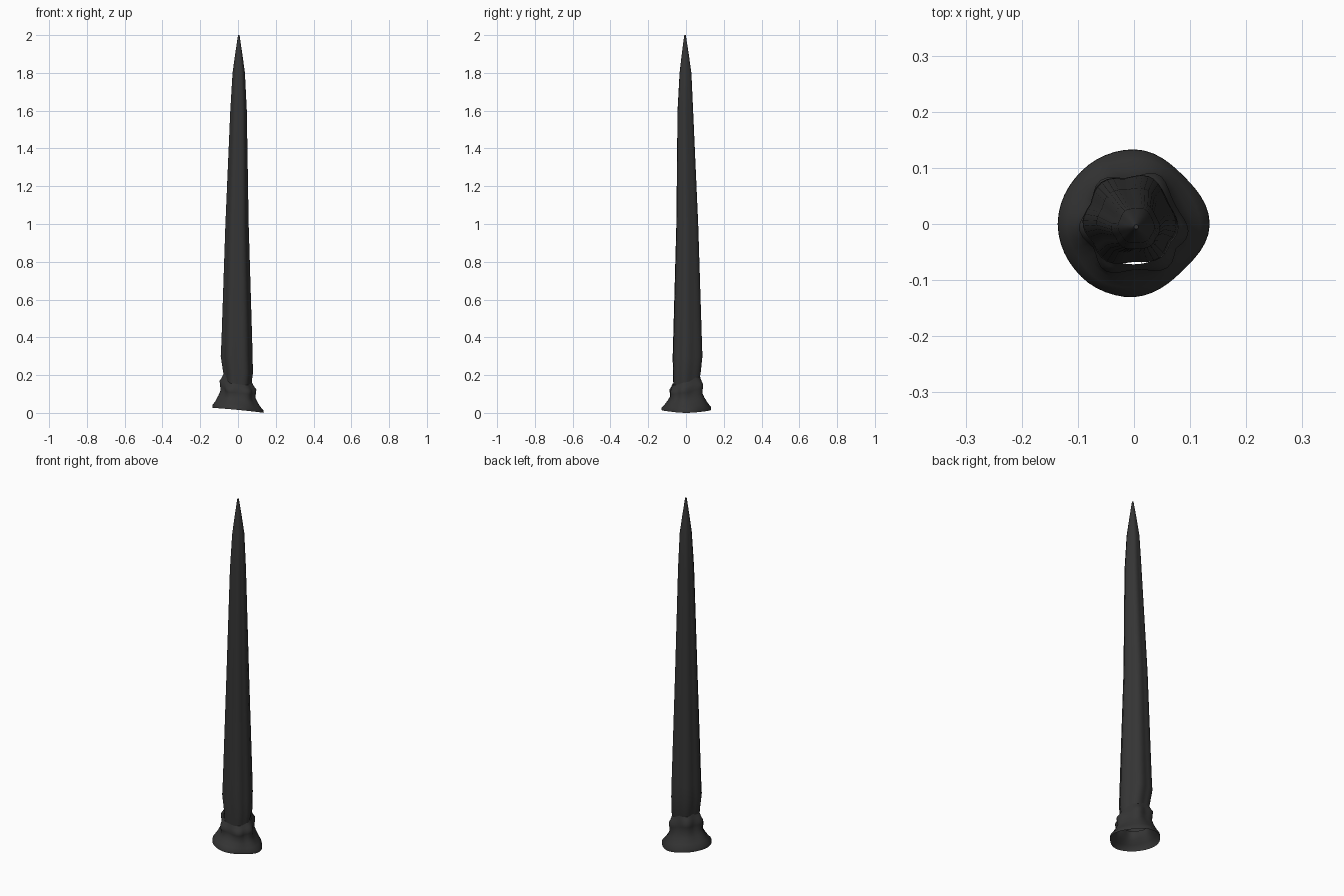
import bpy, bmesh, math

if "Cube" in bpy.data.objects:
    bpy.data.objects.remove(bpy.data.objects["Cube"])

N = 48
LOBES = [185, 128, 64, -10, -52, -122]          # ridge directions in degrees


def flute(deg, width=24):
    """0..1 ridge strength around the axis."""
    return max(math.exp(-(((deg - a + 180) % 360 - 180) / width) ** 2) for a in LOBES)


def lerp(table, deg):
    deg %= 360
    for (a, u), (b, v) in zip(table, table[1:]):
        if a <= deg <= b:
            t = (deg - a) / (b - a)
            t = t * t * (3 - 2 * t)
            return u + (v - u) * t


def loft(name, rings, cap_top=False):
    bm = bmesh.new()
    loops = [[bm.verts.new(p) for p in ring] for ring in rings]
    for a, b in zip(loops, loops[1:]):
        for i in range(N):
            j = (i + 1) % N
            bm.faces.new((a[i], a[j], b[j], b[i]))
    if cap_top:
        bm.faces.new(loops[-1])
    me = bpy.data.meshes.new(name)
    bm.to_mesh(me)
    bm.free()
    ob = bpy.data.objects.new(name, me)
    bpy.context.collection.objects.link(ob)
    mat = bpy.data.materials.get("dark") or bpy.data.materials.new("dark")
    mat.diffuse_color = (0.035, 0.035, 0.035, 1)
    mat.use_nodes = True
    mat.node_tree.nodes["Principled BSDF"].inputs["Base Color"].default_value = mat.diffuse_color
    me.materials.append(mat)
    bpy.ops.object.select_all(action='DESELECT')
    bpy.context.view_layer.objects.active = ob
    ob.select_set(True)
    bpy.ops.object.shade_smooth_by_angle(angle=math.radians(50))
    return ob


DEGS = [360 * i / N for i in range(N)]

# Fluted spike: z, centre x, centre y, ridge radius, flute depth
spike = [(0.10, 0, 0, .070, .10), (0.17, 0, 0, .074, .13), (0.21, .001, .003, .079, .13),
         (0.30, -.007, .007, .085, .14), (0.38, -.006, .007, .082, .13),
         (1.00, -.005, .006, .062, .12), (1.60, .003, -.004, .044, .10),
         (1.80, .004, -.003, .033, .08), (1.90, .004, -.004, .019, .05),
         (1.98, .004, -.005, .007, 0), (2.00, .004, -.005, .004, 0)]
rings = []
for z, cx, cy, r, d in spike:
    ring = []
    for a in DEGS:
        q = r * (1 - d * (1 - flute(a)))
        t = math.radians(a)
        ring.append((cx + q * math.cos(t), cy + q * math.sin(t), z))
    rings.append(ring)
loft("spike", rings, True)

# Flared fleshy socket, open below, with a lumpy collar higher on the back left
RIM = [(0, .135), (45, .123), (90, .133), (135, .133), (180, .136), (225, .133),
       (262, .131), (315, .120), (360, .135)]
COLLAR = [(0, .125), (60, .150), (125, .170), (185, .170), (240, .125),
          (310, .115), (360, .125)]
# fraction of collar height, rim blend, base radius, lump height
socket = [(0, 1, 0, 0), (.10, .97, .11, 0), (.25, .5, .097, .004), (.45, .15, .091, .008),
          (.65, 0, .083, .011), (.85, 0, .083, .016), (1.0, 0, .083, .018),
          (1.12, 0, .078, .010), (1.3, 0, .072, .002)]
rings = []
for f, w, r, lump in socket:
    ring = []
    for a in DEGS:
        t = math.radians(a)
        q = lerp(RIM, a) * w + r * (1 - w) + lump * (flute(a, 20) - .15)
        x, y = q * math.cos(t), q * math.sin(t)
        z0 = .014 - .095 * lerp(RIM, a) * math.cos(t)
        z0 = max(z0, 0) + .003 * abs(math.sin(t))
        ring.append((x, y, z0 + f * (lerp(COLLAR, a) - z0)))
    rings.append(ring)
low = min(p[2] for p in rings[0])
rings[0] = [(x, y, z - low) for x, y, z in rings[0]]
loft("socket", rings)
